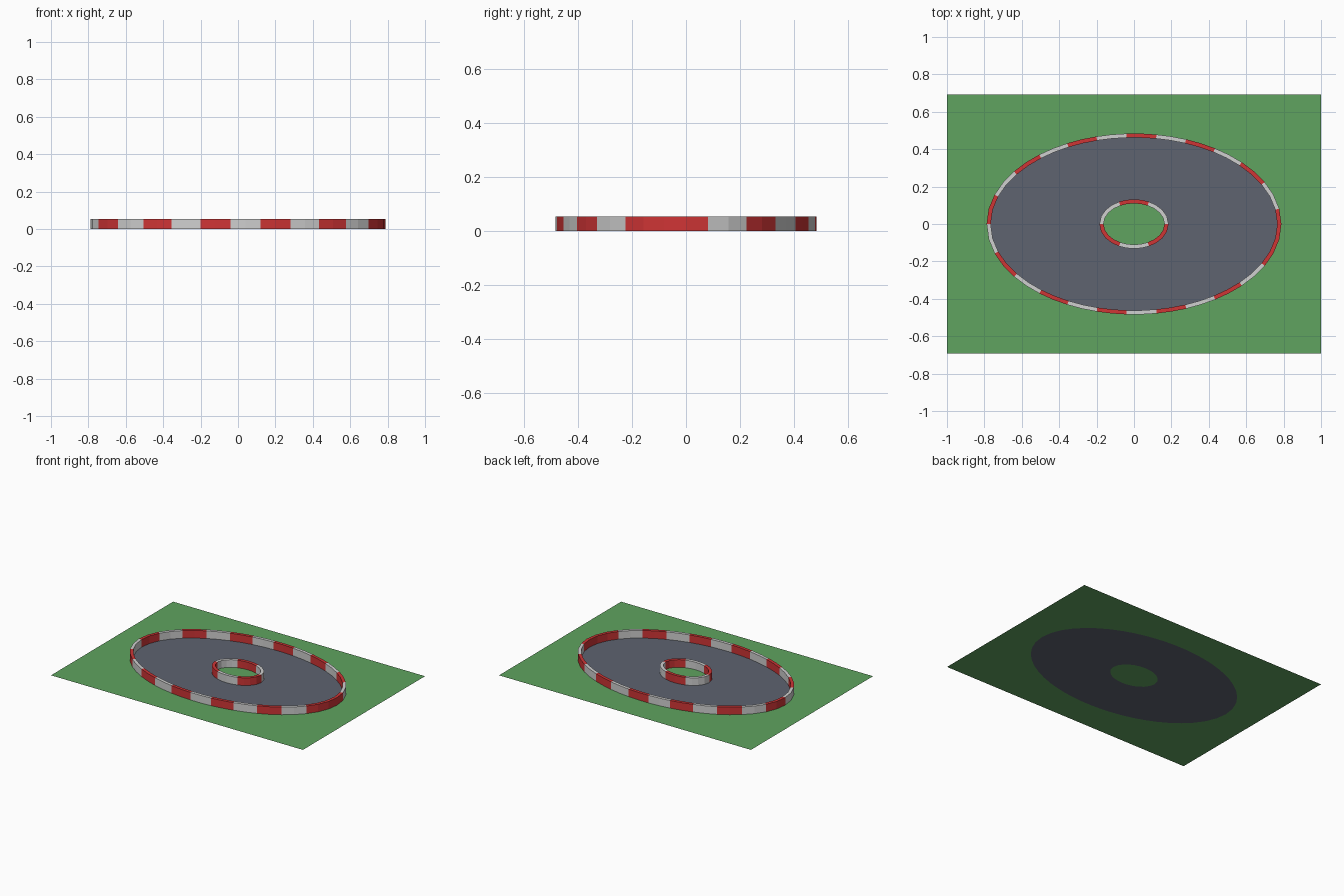
import bpy, bmesh, math
from mathutils import Vector

if "Cube" in bpy.data.objects:
    bpy.data.objects.remove(bpy.data.objects["Cube"])

WALL_H, HALF_T = 0.055, 0.011


def material(name, rgb):
    m = bpy.data.materials.new(name)
    m.diffuse_color = (*rgb, 1)
    m.use_nodes = True
    m.node_tree.nodes["Principled BSDF"].inputs["Base Color"].default_value = m.diffuse_color
    return m


GRASS = material("grass green", (0.115, 0.37, 0.115))
ASPHALT = material("asphalt grey", (0.112, 0.126, 0.16))
RED = material("barrier red", (0.62, 0.035, 0.036))
WHITE = material("barrier white", (0.63, 0.63, 0.63))


def finish(name, bm, mats):
    me = bpy.data.meshes.new(name)
    bm.to_mesh(me)
    bm.free()
    for m in mats:
        me.materials.append(m)
    ob = bpy.data.objects.new(name, me)
    bpy.context.collection.objects.link(ob)
    return ob


def ellipse_path(a, b, count, half_step):
    """Points spaced evenly by arc length, with their outward normals."""
    n = 4000
    ts = [2 * math.pi * i / n for i in range(n + 1)]
    length = [0.0]
    for t0, t1 in zip(ts, ts[1:]):
        length.append(length[-1] + math.hypot(a * (math.cos(t1) - math.cos(t0)),
                                              b * (math.sin(t1) - math.sin(t0))))
    out, j = [], 0
    for k in range(count):
        target = length[-1] * (k + half_step) / count
        while length[j] < target - 1e-9:
            j += 1
        c, s = math.cos(ts[j]), math.sin(ts[j])
        out.append((Vector((a * c, b * s, 0)), Vector((b * c, a * s, 0)).normalized()))
    return out


def barrier(name, path, per_block, shift, first_red):
    """Closed wall whose blocks alternate red and white."""
    bm = bmesh.new()
    rings = []
    for p, n in path:
        rings.append([bm.verts.new(p + n * d + Vector((0, 0, z)))
                      for d, z in ((-HALF_T, 0.0005), (HALF_T, 0.0005),
                                   (HALF_T, WALL_H), (-HALF_T, WALL_H))])
    count = len(rings)
    for i in range(count):
        r0, r1 = rings[i], rings[(i + 1) % count]
        block = ((i + shift) % count) // per_block
        for k in range(4):
            f = bm.faces.new((r0[k], r0[(k + 1) % 4], r1[(k + 1) % 4], r1[k]))
            f.material_index = (block + (0 if first_red else 1)) % 2
    bmesh.ops.recalc_face_normals(bm, faces=bm.faces[:])
    return finish(name, bm, (RED, WHITE))


def flat_area(name, loops, mat):
    """Flat sheet bounded by one outline and optional holes."""
    bm = bmesh.new()
    edges = []
    for loop in loops:
        vs = [bm.verts.new(p) for p in loop]
        edges += [bm.edges.new((vs[i], vs[(i + 1) % len(vs)])) for i in range(len(vs))]
    bmesh.ops.triangle_fill(bm, edges=edges, use_beauty=True, use_dissolve=False)
    for f in bm.faces:
        f.normal_update()
        if f.normal.z < 0:
            f.normal_flip()
    return finish(name, bm, (mat,))


# Barrier centre lines: 25 outer blocks (one centred on +x), 6 inner blocks
outer = ellipse_path(0.777, 0.473, 50, 0)
inner = ellipse_path(0.174, 0.121, 24, 0)
outer_loop = [p for p, n in outer]
inner_loop = [p for p, n in inner]

# Ground, track and infield fill one plane
field = [Vector((x, y, 0)) for x, y in ((-1, -0.692), (1, -0.692), (1, 0.692), (-1, 0.692))]
flat_area("grass_field", [field, outer_loop], GRASS)
flat_area("track_surface", [outer_loop, inner_loop], ASPHALT)
flat_area("infield_grass", [inner_loop], GRASS)

# Striped barriers
barrier("outer_barrier", outer, 2, 1, True)
barrier("inner_barrier", inner, 4, 0, False)
